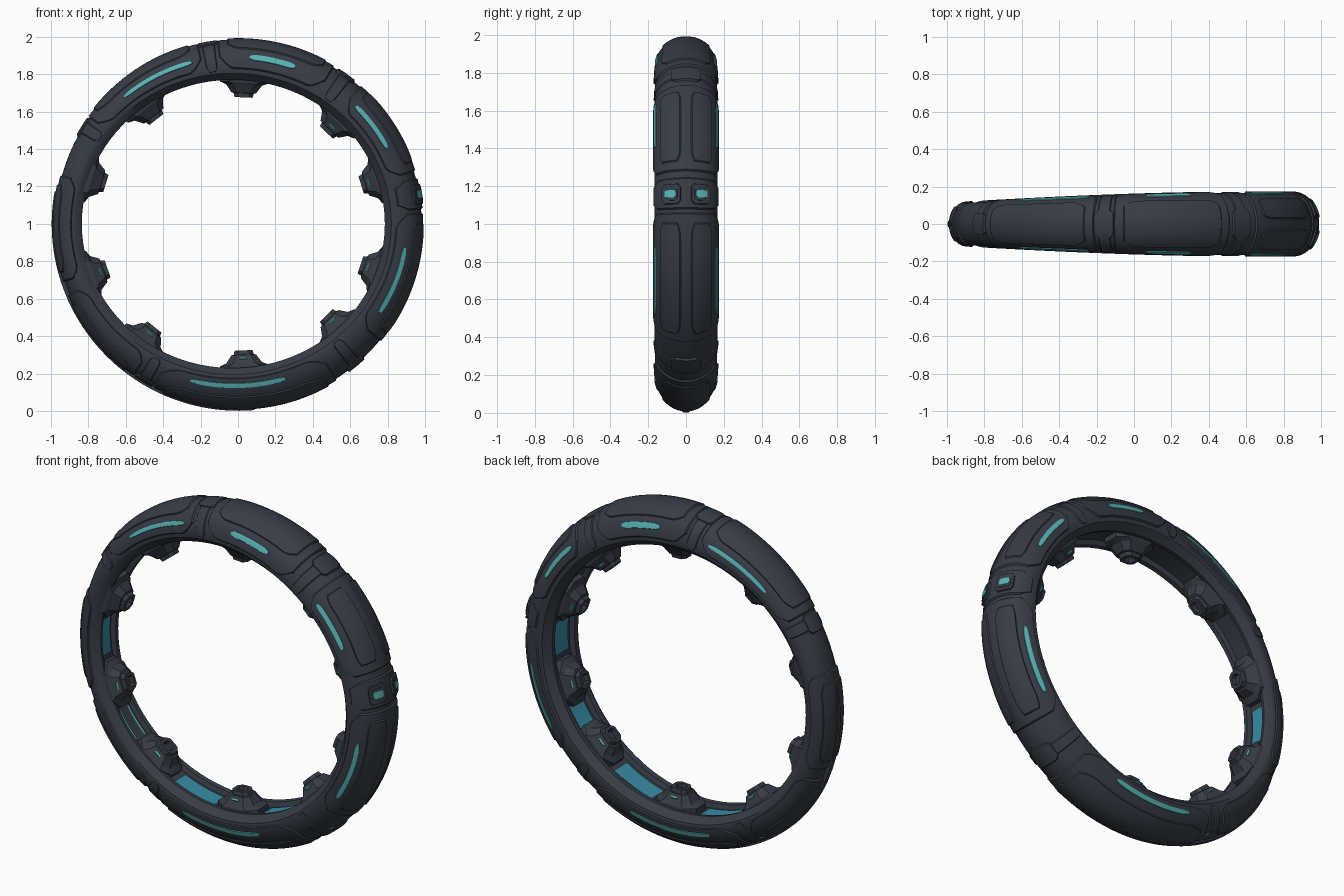
import bpy, bmesh, math
from mathutils import Matrix, Vector

if "Cube" in bpy.data.objects:
    bpy.data.objects.remove(bpy.data.objects["Cube"], do_unlink=True)


def material(name, rgb):
    m = bpy.data.materials.new(name)
    m.use_nodes = True
    m.diffuse_color = (*rgb, 1)
    m.node_tree.nodes["Principled BSDF"].inputs["Base Color"].default_value = (*rgb, 1)
    return m


SHELL = material("dark slate", (0.038, 0.046, 0.062))
GLOW = material("bright teal", (0.10, 0.45, 0.46))
PANE = material("deep teal", (0.038, 0.26, 0.37))


def finish(name, bm, mats, angle=35):
    bmesh.ops.recalc_face_normals(bm, faces=bm.faces)
    mesh = bpy.data.meshes.new(name)
    bm.to_mesh(mesh)
    bm.free()
    for m in mats:
        mesh.materials.append(m)
    ob = bpy.data.objects.new(name, mesh)
    bpy.context.collection.objects.link(ob)
    bpy.ops.object.select_all(action='DESELECT')
    ob.select_set(True)
    bpy.context.view_layer.objects.active = ob
    bpy.ops.object.shade_smooth_by_angle(angle=math.radians(angle))


# Ring dimensions as functions of the angle around the ring
def inner_radius(a):
    c = math.cos(a)
    return 0.77 - 0.025 * c + 0.04 * c * c


def half_depth(a):
    c = math.cos(a)
    return 0.155 + 0.027 * c - 0.015 * c * c


def place(a, r, y):
    return Vector((r * math.cos(a), y, 1 + r * math.sin(a)))


def outer_point(a, s, lift=0.0):
    """Point on the rounded outside; s runs from -1 (front) to 1 (back)."""
    core = inner_radius(a) + 0.052
    rim = 0.982 - 0.006 * (1 - math.cos(a)) / 2
    power = 0.9 + 0.3 * max(0, -math.sin(a)) ** 2   # the underside is more pointed
    phi = max(-1, min(1, s)) * math.pi / 2
    r = core + (rim - core + lift) * abs(math.cos(phi)) ** power
    y = (half_depth(a) + lift) * math.sin(phi)
    if abs(s) > 1:
        r -= (abs(s) - 1) * 0.1
    return place(a, r, y)


# Main ring, with a recessed channel along the inside
def build_ring():
    bm = bmesh.new()
    count, rows = 96, []
    for i in range(count):
        a = math.tau * i / count
        ri, h = inner_radius(a), half_depth(a)
        pts = [outer_point(a, -1 + k / 10) for k in range(21)]
        side = [(ri + 0.035, h * 0.98), (ri, h * 0.72), (ri + 0.003, h * 0.54), (ri + 0.03, h * 0.48)]
        pts += [place(a, r, y) for r, y in side]
        pts += [place(a, r, -y) for r, y in reversed(side)]
        rows.append([bm.verts.new(p) for p in pts])
    n = len(rows[0])
    for i in range(count):
        p, q = rows[i], rows[(i + 1) % count]
        for k in range(n):
            bm.faces.new((p[k], p[(k + 1) % n], q[(k + 1) % n], q[k]))
    finish("ring_body", bm, [SHELL])


def patch(name, a0, a1, s0, s1, lift, mat, base=-0.003, edge=0.010, corner=0.25):
    """Raised plate on the outside, with rounded corners and a sloped skirt."""
    bm = bmesh.new()
    na = max(6, int(abs(a1 - a0) / 1.5))
    ns = max(4, int((s1 - s0) * 12))
    mid, half = math.radians((a0 + a1) / 2), math.radians(abs(a1 - a0) / 2)
    smid, shalf = (s0 + s1) / 2, (s1 - s0) / 2
    rows = []
    for i in range(-1, na + 2):
        t = -1 + 2 * max(0, min(na, i)) / na
        end = i in (-1, na + 1)
        w = 1 - corner * max(0, (abs(t) - 0.75) / 0.25) ** 2
        row = []
        for k in range(-1, ns + 2):
            u = -1 + 2 * max(0, min(ns, k)) / ns
            rim = k in (-1, ns + 1)
            a = mid + half * t + (edge * t if end else 0)
            s = smid + shalf * w * u + (edge * 3 * u if rim else 0)
            row.append(bm.verts.new(outer_point(a, s, base if end or rim else lift)))
        rows.append(row)
    for i in range(na + 2):
        for k in range(ns + 2):
            bm.faces.new((rows[i][k], rows[i + 1][k], rows[i + 1][k + 1], rows[i][k + 1]))
    finish(name, bm, [mat], 30)


build_ring()

# Armour segments: start, end, split crown, and the light strip (start, end, inner s, outer s)
segments = [(103, 144, False, (106, 132, 0.70, 0.80)), (59, 96, False, (70, 86, 0.68, 0.80)),
            (17, 48, True, (27, 45, 0.72, 0.82)), (-39, 3, True, (-32, -8, 0.70, 0.80)),
            (-117, -58, False, (-107, -73, 0.74, 0.84)),
            (-157, -125, False, None), (165, 198, False, None)]
for n, (a0, a1, split, light) in enumerate(segments):
    patch(f"armour_plate_{n}", a0, a1, -0.96, 0.96, 0.008, SHELL)
    spans = [(-0.55, -0.12), (0.12, 0.55)] if split else [(-0.52, 0.52)]
    for k, (s0, s1) in enumerate(spans):
        patch(f"crown_plate_{n}_{k}", a0 + 3, a1 - 3, s0, s1, 0.014, SHELL, base=0.006, edge=0.008)
    if light:
        for side, label in ((-1, "front"), (1, "back")):
            s = sorted((side * light[2], side * light[3]))
            patch(f"light_strip_{label}_{n}", light[0], light[1], *s, 0.012, GLOW, base=0.006,
                  edge=0.003, corner=0.5)

# Collars at the joints, each with a narrower clasp on the crown
for n, a in enumerate((99.5, 54, -50, -121, 148)):
    patch(f"joint_collar_{n}", a - 1.7, a + 1.7, -1.03, 1.03, 0.005, SHELL, edge=0.008, corner=0.1)
    patch(f"joint_clasp_{n}", a - 3, a + 3, -0.3, 0.3, 0.010, SHELL, edge=0.008)

# Keel ridge along the thin side
patch("keel_ridge", 170, 275, -0.07, 0.07, 0.02, SHELL, corner=0.7)

# Paired lamps on the widest side
patch("lamp_mount", 5, 14, -0.9, 0.9, 0.008, SHELL)
for side, label in ((-1, "front"), (1, "back")):
    for part, da, ds, lift, mat in (("frame", 3.0, 0.19, 0.018, SHELL), ("bezel", 2.0, 0.14, 0.020, SHELL),
                                    ("lens", 1.15, 0.11, 0.022, GLOW)):
        c = side * 0.30
        patch(f"lamp_{part}_{label}", 9.3 - da, 9.3 + da, c - ds, c + ds, lift, mat,
              base=lift - 0.012, edge=0.004)


# Inner emitters: chamfered pyramids with a hollow nozzle
def emitter(n, deg):
    a = math.radians(deg)
    radial = Vector((math.cos(a), 0, math.sin(a)))
    tangent = Vector((-math.sin(a), 0, math.cos(a)))
    origin = place(a, inner_radius(a), 0)
    levels = [(-0.04, 0.135, 0.095), (0.012, 0.13, 0.09), (0.026, 0.095, 0.08),
              (0.068, 0.066, 0.055), (0.07, 0.054, 0.048), (0.092, 0.048, 0.044),
              (0.092, 0.030, 0.027), (0.07, 0.024, 0.022)]
    outline = [(1, .5), (.6, 1), (-.6, 1), (-1, .5), (-1, -.5), (-.6, -1), (.6, -1), (1, -.5)]
    bm = bmesh.new()
    rings = [[bm.verts.new(origin - radial * z + tangent * (w * u) + Vector((0, d * v, 0)))
              for u, v in outline] for z, w, d in levels]
    for p, q in zip(rings, rings[1:]):
        for k in range(8):
            j = (k + 1) % 8
            bm.faces.new((p[k], p[j], q[j], q[k]))
    bm.faces.new(rings[0])
    bm.faces.new(rings[-1]).material_index = int(n == 0)   # the top nozzle is lit
    finish(f"emitter_{n}", bm, [SHELL, GLOW], 25)

    # Small lit slots on the front and back flanks of the lower and wide-side emitters
    if -170 < deg < 50:
        bm = bmesh.new()
        for side in (-1, 1):
            m = Matrix((tangent, Vector((0, 1, 0)), radial)).transposed().to_4x4()
            m.translation = origin - radial * 0.047 + Vector((0, side * 0.066, 0))
            tilt = Matrix.Rotation(side * 0.53, 4, 'X')
            bmesh.ops.create_cube(bm, size=1, matrix=m @ tilt @ Matrix.Diagonal((0.04, 0.009, 0.012, 1)))
        finish(f"emitter_slots_{n}", bm, [GLOW])


# Lit panes in the channel; y0 and y1 are fractions of the half depth
def pane(name, deg, half, y0, y1, mat):
    bm = bmesh.new()
    rows = []
    for i in range(7):
        a = math.radians(deg + half * (i / 3 - 1))
        rows.append([bm.verts.new(place(a, inner_radius(a) + 0.024, half_depth(a) * f)) for f in (y0, y1)])
    for p, q in zip(rows, rows[1:]):
        bm.faces.new((p[0], q[0], q[1], p[1]))
    bmesh.ops.solidify(bm, geom=bm.faces[:], thickness=0.006)
    finish(name, bm, [mat])


for n, deg in enumerate((87.5, 46, 17.5, -18.5, -46, -87.5, -129, -161, -197, -232)):
    emitter(n, deg)
for n, (deg, half) in enumerate(((0, 7), (-32, 5), (-67, 9.5), (-108, 9.5), (-179, 7))):
    pane(f"channel_pane_{n}", deg, half, -0.36, 0.36, PANE)
for side, label in ((-1, "front"), (1, "back")):
    pane(f"channel_light_{label}", -145, 6, side * 0.26, side * 0.38, GLOW)
